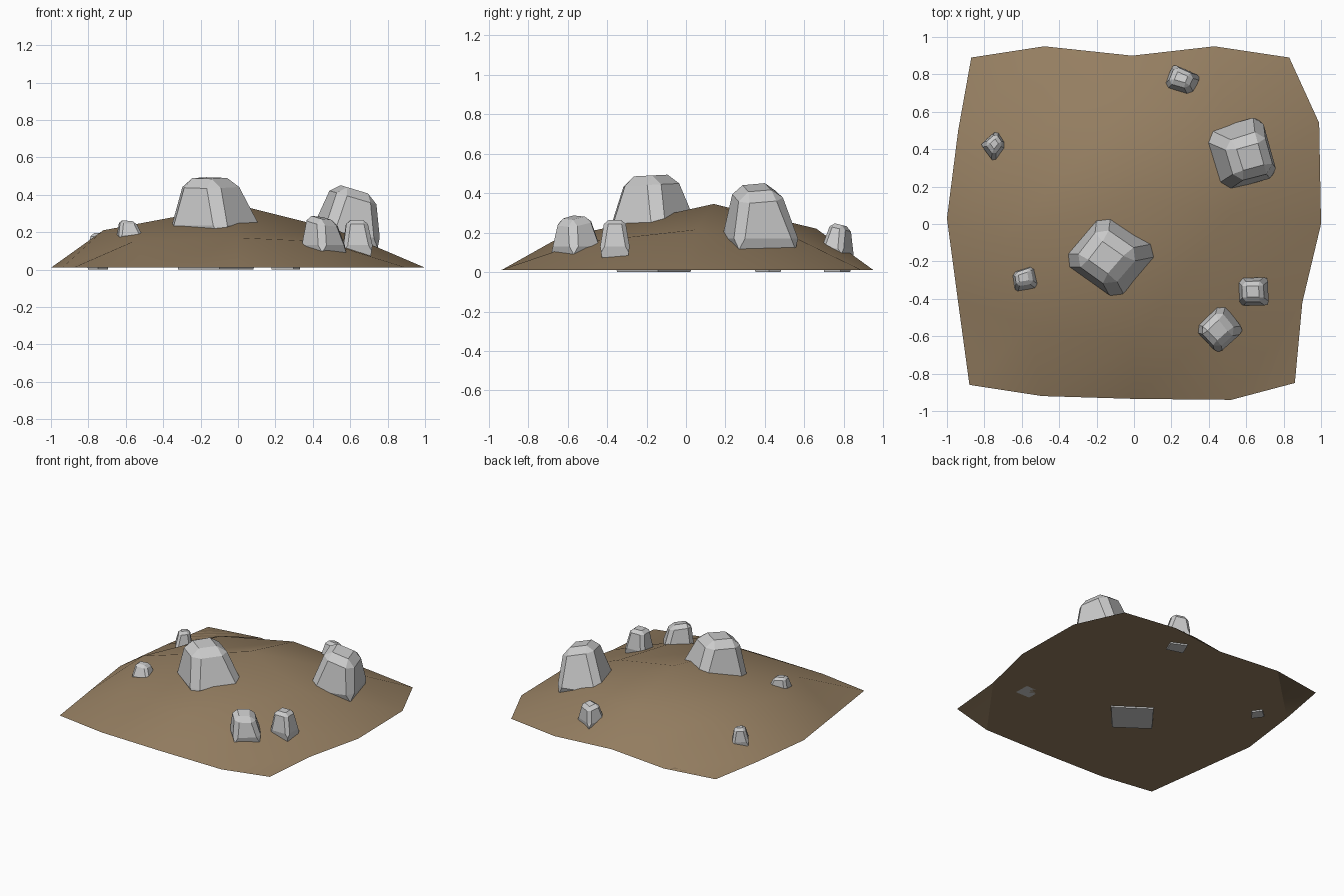
import bpy, bmesh
from mathutils import Vector

if "Cube" in bpy.data.objects:
    bpy.data.objects.remove(bpy.data.objects["Cube"])


def new_object(name, bm, color=None):
    bmesh.ops.recalc_face_normals(bm, faces=bm.faces)
    mesh = bpy.data.meshes.new(name)
    bm.to_mesh(mesh)
    bm.free()
    ob = bpy.data.objects.new(name, mesh)
    bpy.context.collection.objects.link(ob)
    if color:
        mat = bpy.data.materials.new(name + "_material")
        mat.diffuse_color = color
        mat.use_nodes = True
        mat.node_tree.nodes["Principled BSDF"].inputs["Base Color"].default_value = mat.diffuse_color
        mesh.materials.append(mat)
    return ob


# dirt mound: coarse 5 x 5 grid with a flat underside
B = 0.01  # height of the rim
rows = [
    [(-0.88, -0.86, B), (-0.49, -0.92, B), (0, -0.935, B), (0.52, -0.94, B), (0.86, -0.85, B)],
    [(-0.94, -0.42, B), (-0.56, -0.54, 0.15), (0, -0.65, 0.17), (0.45, -0.53, 0.15), (0.90, -0.42, B)],
    [(-1.0, 0.03, B), (-0.72, -0.1, 0.21), (0, 0.14, 0.345), (0.52, 0.05, 0.215), (1.0, 0, B)],
    [(-0.94, 0.5, B), (-0.5, 0.5, 0.19), (0, 0.66, 0.22), (0.5, 0.52, 0.19), (0.99, 0.54, B)],
    [(-0.87, 0.89, B), (-0.48, 0.95, B), (-0.01, 0.90, B), (0.43, 0.95, B), (0.83, 0.89, B)],
]
bm = bmesh.new()
g = [[bm.verts.new(p) for p in row] for row in rows]
for j in range(4):
    for i in range(4):
        bm.faces.new((g[j][i], g[j][i + 1], g[j + 1][i + 1], g[j + 1][i]))
rim = g[0] + [r[4] for r in g[1:4]] + g[4][::-1] + [r[0] for r in g[3:0:-1]]
under = bm.faces.new(rim[::-1])
for f in bm.faces:
    f.smooth = f is not under
for e in under.edges:
    e.smooth = False
new_object("dirt_mound", bm, (0.30, 0.21, 0.12, 1))


def rock(name, foot, zb, zt, scale, shift, tilt, bevel, bury=0.12):
    """Chamfered tapered block standing on the four-cornered footprint, foot part buried."""
    bm = bmesh.new()
    c = sum((Vector(p) for p in foot), Vector((0, 0))) / 4
    loops = [[], [], []]
    for p in foot:
        d = Vector(p) - c
        low, t = c + d * 0.75, d * scale + Vector(shift)
        loops[0].append(bm.verts.new((*low, max(zb - bury, 0))))
        loops[1].append(bm.verts.new((*p, zb)))
        loops[2].append(bm.verts.new((*(c + t), zt + t.dot(Vector(tilt)))))
    bm.faces.new(loops[0])
    bm.faces.new(loops[2])
    for a, b in zip(loops, loops[1:]):
        for i in range(4):
            k = (i + 1) % 4
            bm.faces.new((a[i], a[k], b[k], b[i]))
    bmesh.ops.recalc_face_normals(bm, faces=bm.faces)
    edges = [e for e in bm.edges if any(v in loops[2] for v in e.verts)]
    bmesh.ops.bevel(bm, geom=edges, offset=bevel, segments=1, affect='EDGES')
    return new_object(name, bm)


# two boulders
rock("centre_boulder", [(-0.385, -0.2), (-0.09, -0.41), (0.15, -0.135), (-0.165, 0.085)],
     0.235, 0.49, 0.62, (-0.03, -0.015), (0, 0.05), 0.05, 0.24)
rock("right_boulder", [(0.36, 0.49), (0.46, 0.17), (0.77, 0.255), (0.68, 0.58)],
     0.17, 0.445, 0.62, (0.055, -0.015), (-0.3, 0), 0.045)

# small stones
rock("front_stone", [(0.32, -0.56), (0.45, -0.695), (0.59, -0.57), (0.47, -0.415)],
     0.13, 0.275, 0.7, (-0.01, -0.01), (-0.2, 0.1), 0.03)
rock("front_right_stone", [(0.56, -0.29), (0.565, -0.435), (0.72, -0.435), (0.715, -0.285)],
     0.13, 0.265, 0.7, (-0.005, 0.0), (0, 0), 0.022)
rock("left_stone", [(-0.65, -0.26), (-0.635, -0.36), (-0.51, -0.34), (-0.53, -0.22)],
     0.185, 0.26, 0.65, (-0.01, 0.01), (-0.1, 0), 0.016)
rock("back_left_stone", [(-0.82, 0.425), (-0.75, 0.33), (-0.68, 0.42), (-0.735, 0.5)],
     0.10, 0.195, 0.65, (0, 0.01), (0, 0), 0.018)
rock("back_stone", [(0.155, 0.725), (0.31, 0.68), (0.355, 0.79), (0.21, 0.855)],
     0.12, 0.245, 0.65, (-0.005, 0.02), (0, -0.25), 0.022)
